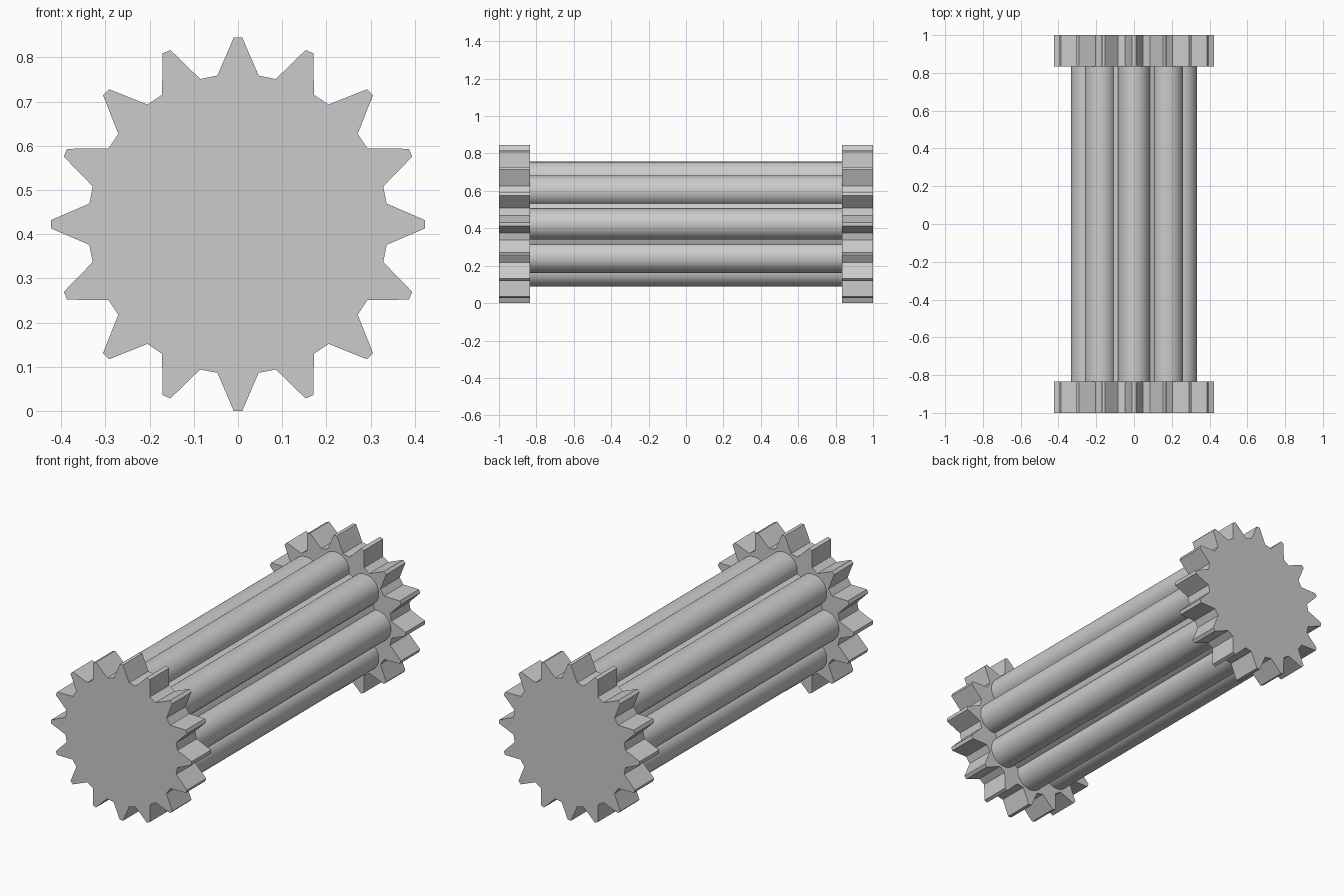
import bpy, bmesh, math
from mathutils import Matrix, Vector

if "Cube" in bpy.data.objects:
    bpy.data.objects.remove(bpy.data.objects["Cube"], do_unlink=True)

TEETH, RODS = 16, 8
TIP_R, ROOT_R = 0.4225, 0.3394
CORE_R, ROD_R = 0.25, 0.0835
INNER_Y, OUTER_Y = 0.835, 1.0
AXIS_Z = TIP_R

grey = bpy.data.materials.new("plain_grey")
grey.use_nodes = True
colour = (0.6, 0.6, 0.6, 1)
grey.diffuse_color = colour
grey.node_tree.nodes["Principled BSDF"].inputs["Base Color"].default_value = colour


def polar(radius, degrees):
    """Point around the axle, measured from straight up."""
    a = math.radians(degrees)
    return radius * math.sin(a), AXIS_Z + radius * math.cos(a)


# Toothed end wheels: an extruded tooth outline
def gear(name, y0, y1):
    bm = bmesh.new()
    outline = []
    for i in range(TEETH):
        mid = i * 360 / TEETH
        for radius, offset in ((ROOT_R, -7.9), (TIP_R, -1.3), (TIP_R, 1.3), (ROOT_R, 7.9)):
            x, z = polar(radius, mid + offset)
            outline.append(bm.verts.new((x, y0, z)))
    face = bm.faces.new(outline)
    side = bmesh.ops.extrude_face_region(bm, geom=[face])
    moved = [g for g in side["geom"] if isinstance(g, bmesh.types.BMVert)]
    bmesh.ops.translate(bm, verts=moved, vec=(0, y1 - y0, 0))
    bmesh.ops.recalc_face_normals(bm, faces=bm.faces)
    mesh = bpy.data.meshes.new(name)
    bm.to_mesh(mesh)
    bm.free()
    mesh.materials.append(grey)
    obj = bpy.data.objects.new(name, mesh)
    bpy.context.collection.objects.link(obj)


# Smooth cylinders running between the wheels
def shaft(name, radius, x, z, sides):
    bpy.ops.mesh.primitive_cylinder_add(
        vertices=sides, radius=radius, depth=2 * INNER_Y,
        location=(x, 0, z), rotation=(math.pi / 2, 0, 0))
    obj = bpy.context.object
    obj.name = name
    obj.data.materials.append(grey)
    bpy.ops.object.shade_smooth_by_angle(angle=math.radians(30))


gear("front_gear", -OUTER_Y, -INNER_Y)
gear("back_gear", INNER_Y, OUTER_Y)
shaft("core", CORE_R, 0, AXIS_Z, 96)
for i in range(RODS):
    shaft(f"rod_{i + 1}", ROD_R, *polar(CORE_R, i * 360 / RODS), 48)
